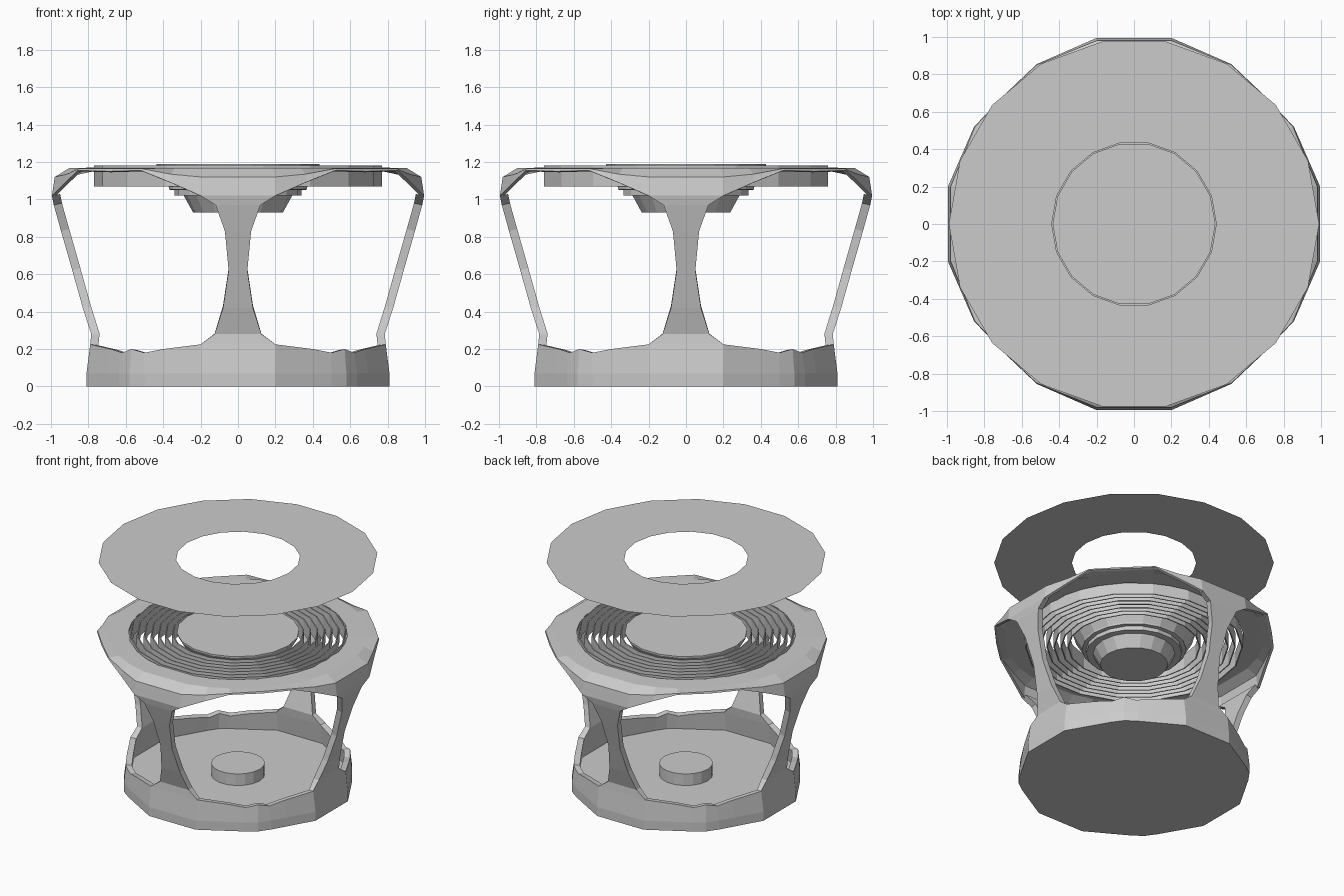
import bpy, bmesh
from math import sin, cos, pi, hypot

if "Cube" in bpy.data.objects:
    bpy.data.objects.remove(bpy.data.objects["Cube"])


def finish(name, bm, thick=0):
    bmesh.ops.remove_doubles(bm, verts=bm.verts, dist=0.002)
    bmesh.ops.recalc_face_normals(bm, faces=bm.faces)
    me = bpy.data.meshes.new(name)
    bm.to_mesh(me)
    bm.free()
    ob = bpy.data.objects.new(name, me)
    bpy.context.collection.objects.link(ob)
    if thick:
        m = ob.modifiers.new("thickness", 'SOLIDIFY')
        m.thickness = thick
        m.offset = -1
    return ob


def loft(bm, rows):
    """Skin rows of points, repeated on the four sides."""
    for k in range(4):
        c, s = cos(k * pi / 2), sin(k * pi / 2)
        grid = [[bm.verts.new((x * c + y * s, x * s - y * c, z)) for x, y, z in r] for r in rows]
        for a, b in zip(grid, grid[1:]):
            for i in range(len(a) - 1):
                bm.faces.new((a[i], a[i + 1], b[i + 1], b[i]))


def mirrored(half):
    return [(-x, y, z) for x, y, z in reversed(half)] + half


def revolve(name, profile, n=18, closed=False, start=0):
    bm = bmesh.new()
    rings = []
    for r, z in profile:
        rings.append([bm.verts.new((r * cos(start + 2 * pi * i / n), r * sin(start + 2 * pi * i / n), z))
                      for i in range(n)] if r else None)
    pairs = list(zip(rings, rings[1:])) + ([(rings[-1], rings[0])] if closed else [])
    for a, b in pairs:
        if a and b:
            for i in range(n):
                j = (i + 1) % n
                bm.faces.new((a[i], a[j], b[j], b[i]))
        elif a or b:
            bm.faces.new(a or b)
    return finish(name, bm)


# Lower wall and four waisted legs, one shell
bm = bmesh.new()
wall_top = [(.2, .79, .225), (.4, .68, .2), (.5, .62, .18), (.57, .57, .2)]
wall_mid = [(.2, .81, .07), (.4, .695, .07), (.5, .637, .07), (.58, .58, .07)]
wall_low = [(x, y, 0) for x, y, z in wall_mid]
loft(bm, [mirrored(r) for r in (wall_low, wall_mid, wall_top)])
leg = [(.2, .79, .225), (.125, .785, .28), (.08, .83, .42), (.05, .886, .62),
       (.07, .946, .83), (.12, .985, .97), (.2, .995, 1.02)]
loft(bm, [[(-x, y, z), (x, y, z)] for x, y, z in leg])
finish("base_wall_and_legs", bm, 0.045)

# Top flange that flares out of the legs
bm = bmesh.new()
low = [(.2, .995, 1.02), (.36, .925, 1.09), (.52, .855, 1.155), (.692, .692, 1.15)]
mid = [(.2, .98, 1.12), (.36, .915, 1.135), (.52, .85, 1.165), (.69, .69, 1.165)]


def at_radius(row, r, z):
    return [(x * r / hypot(x, y), y * r / hypot(x, y), z) for x, y, _ in row]


loft(bm, [mirrored(r) for r in (low, mid, at_radius(mid, .92, 1.168), at_radius(mid, .775, 1.17))])
finish("top_flange", bm, 0.02)

# Base plate and the small puck on it
revolve("base_plate", [(0, 0), (.815, 0), (.79, .07), (0, .07)], 12, start=pi / 12)
revolve("floor_puck", [(0, .07), (.19, .07), (.19, .16), (0, .16)])

# Concentric upright bands
for i in range(7):
    r = .77 - i * .05
    revolve(f"upright_band_{i + 1}", [(r, 1.07), (r, 1.18), (r - .008, 1.18), (r - .008, 1.07)], closed=True)

# Centre cap with stepped underside
revolve("centre_cap", [(0, 1.19), (.435, 1.19), (.435, 1.18), (.37, 1.065), (.37, 1.052), (.34, 1.05),
                       (.34, 1.02), (.29, 1.02), (.24, .93), (0, .93)])

# Flat ring floating above
revolve("floating_ring", [(.44, 1.76), (.99, 1.76)])
